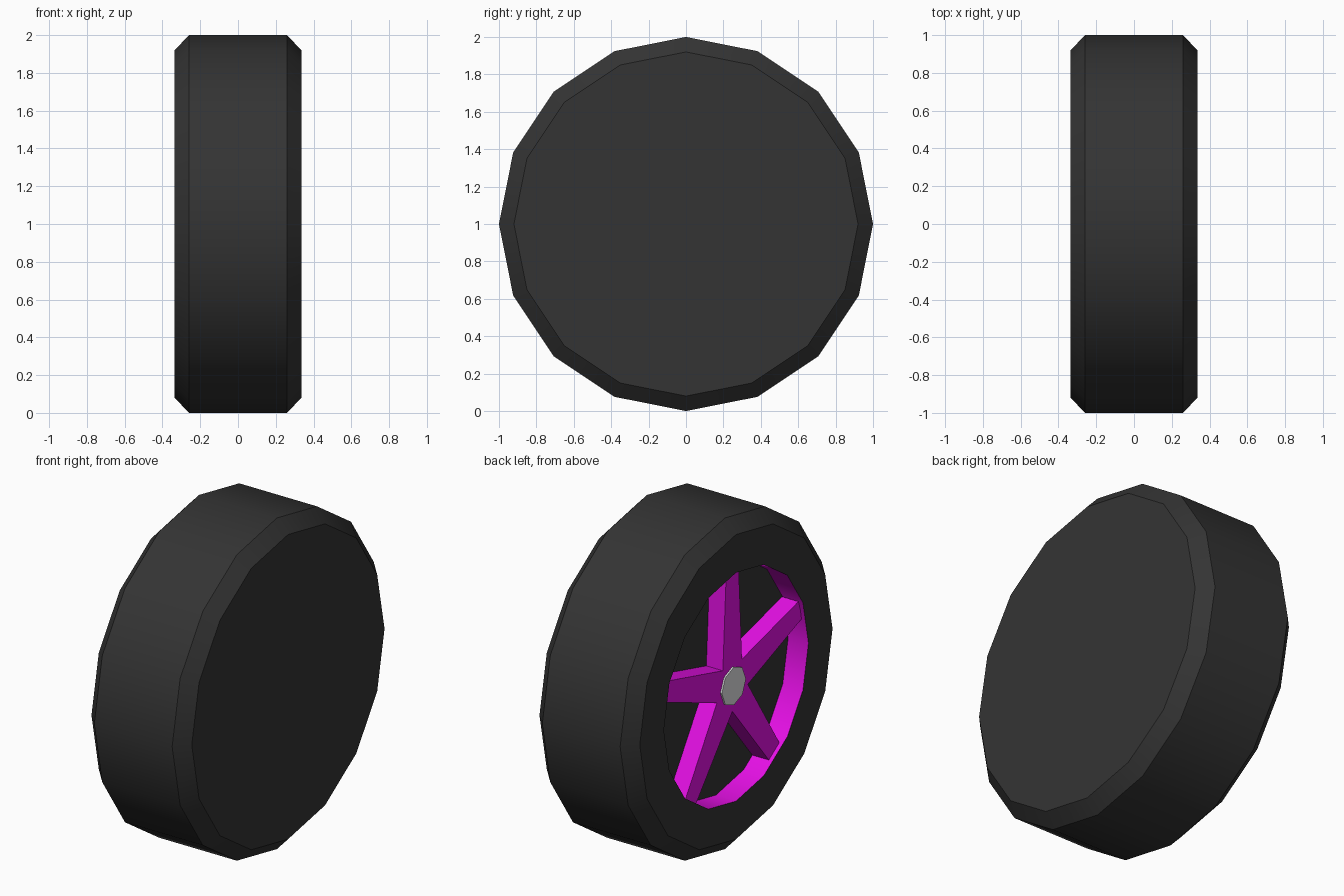
import bpy, bmesh, math
from mathutils import Vector

if "Cube" in bpy.data.objects:
    bpy.data.objects.remove(bpy.data.objects["Cube"])

CENTRE_Z = 1.0


def material(name, rgb):
    m = bpy.data.materials.new(name)
    m.diffuse_color = (*rgb, 1)
    m.use_nodes = True
    m.node_tree.nodes["Principled BSDF"].inputs["Base Color"].default_value = m.diffuse_color
    return m


RUBBER = material("black rubber", (0.034, 0.034, 0.034))
MAGENTA = material("magenta paint", (0.79, 0.005, 0.79))
GREY = material("light grey metal", (0.75, 0.76, 0.77))


def finish(name, bm, mats):
    bmesh.ops.recalc_face_normals(bm, faces=bm.faces)
    me = bpy.data.meshes.new(name)
    bm.to_mesh(me)
    bm.free()
    ob = bpy.data.objects.new(name, me)
    bpy.context.collection.objects.link(ob)
    for m in mats:
        me.materials.append(m)
    ob.location.z = CENTRE_Z
    bpy.ops.object.select_all(action='DESELECT')
    ob.select_set(True)
    bpy.context.view_layer.objects.active = ob
    bpy.ops.object.shade_smooth_by_angle(angle=math.radians(30))
    return ob


def lathe(profile, sides):
    """Closed turned solid around the x axis from (x, radius) points."""
    bm = bmesh.new()
    rings = []
    for x, r in profile:
        rings.append([bm.verts.new((x, r * math.sin(2 * math.pi * i / sides),
                                    r * math.cos(2 * math.pi * i / sides)))
                      for i in range(sides)])
    for a, b in zip(rings, rings[1:]):
        for i in range(sides):
            j = (i + 1) % sides
            bm.faces.new((a[i], a[j], b[j], b[i]))
    bm.faces.new(rings[0])
    bm.faces.new(rings[-1])
    return bm


# Tyre with chamfered shoulders, solid inner side and a recess on the outer side
HOLE = 0.69
tyre = lathe([(-0.20, HOLE), (-0.335, HOLE), (-0.335, 0.92), (-0.26, 1.0),
              (0.26, 1.0), (0.335, 0.92)], 16)
# Recess wall is the painted rim
for f in tyre.faces:
    if abs(f.calc_center_median().x + 0.2675) < 0.01 and \
            f.calc_center_median().yz.length < 0.75:
        f.material_index = 1
finish("tyre_and_rim", tyre, [RUBBER, MAGENTA])

# Five-spoke star
star = bmesh.new()
outline = []
for k in range(5):
    a = 2 * math.pi * k / 5
    out = Vector((math.sin(a), math.cos(a)))
    side = Vector((math.cos(a), -math.sin(a)))
    n = a + math.pi / 5
    outline += [out * 0.682 - side * 0.06, out * 0.682 + side * 0.06,
                Vector((math.sin(n), math.cos(n))) * 0.155]
face = star.faces.new([star.verts.new((-0.31, p.x, p.y)) for p in outline])
ext = bmesh.ops.extrude_face_region(star, geom=[face], use_keep_orig=True)
bmesh.ops.translate(star, vec=(0.115, 0, 0),
                    verts=[v for v in ext["geom"] if isinstance(v, bmesh.types.BMVert)])
finish("spokes", star, [MAGENTA])

# Hub cap
finish("hub_cap", lathe([(-0.32, 0.115), (-0.195, 0.115)], 8), [GREY])
